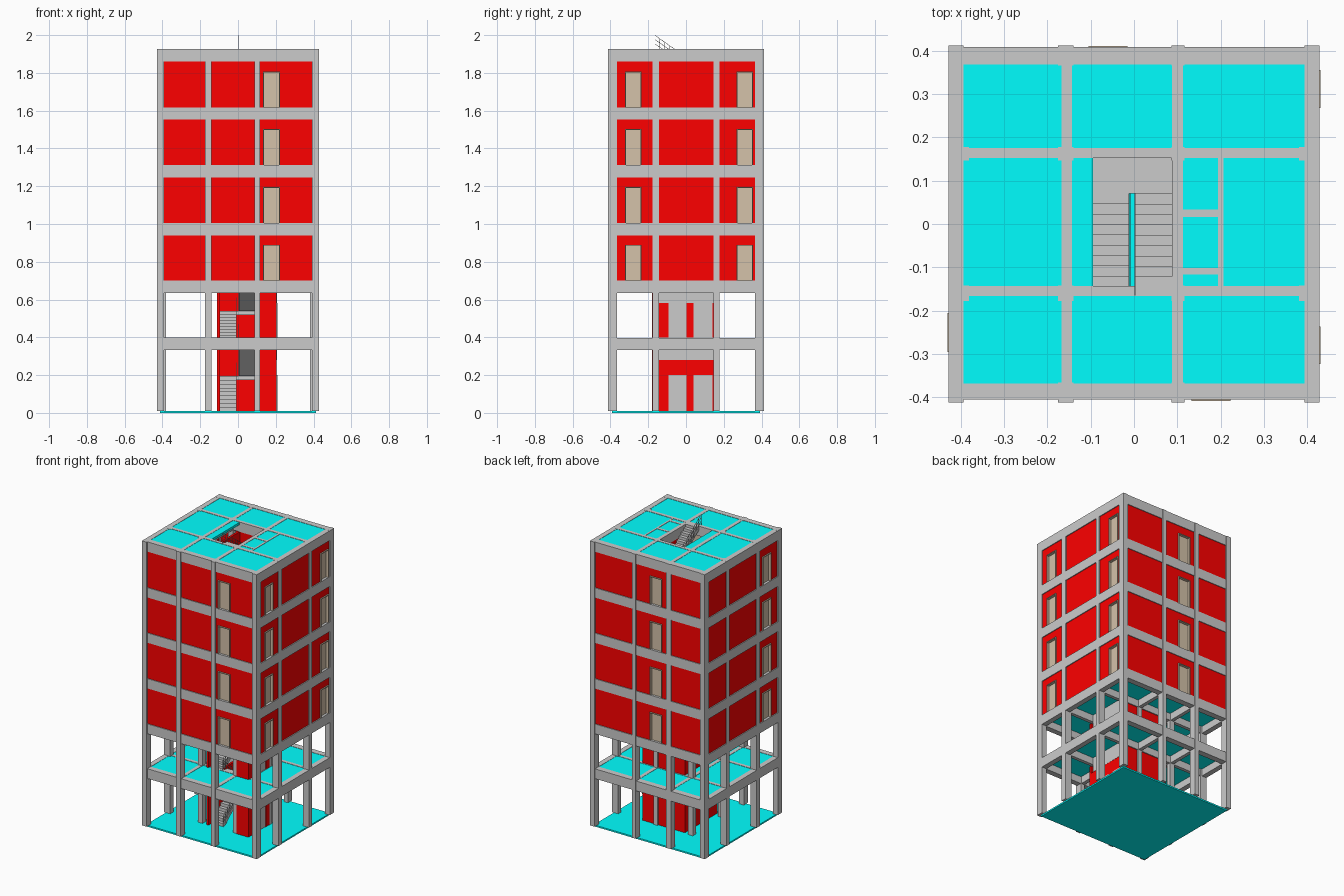
import bpy, bmesh

if "Cube" in bpy.data.objects:
    bpy.data.objects.remove(bpy.data.objects["Cube"])


def material(name, rgb):
    m = bpy.data.materials.new(name)
    m.diffuse_color = (*rgb, 1)
    m.use_nodes = True
    m.node_tree.nodes["Principled BSDF"].inputs["Base Color"].default_value = m.diffuse_color
    return m


RED = material("red", (1, 0, 0))
CYAN = material("cyan", (0, 1, 1))
TAN = material("tan", (0.66, 0.54, 0.4))


class Part:
    """Collects boxes and extruded side profiles into one object."""

    def __init__(self, name, mat=None):
        self.name, self.mat, self.bm = name, mat, bmesh.new()

    def prism(self, pts, x0, x1):
        f = self.bm.faces.new([self.bm.verts.new((x0, y, z)) for y, z in pts])
        ext = bmesh.ops.extrude_face_region(self.bm, geom=[f])["geom"]
        for v in ext:
            if isinstance(v, bmesh.types.BMVert):
                v.co.x = x1

    def box(self, x0, x1, y0, y1, z0, z1):
        self.prism([(y0, z0), (y1, z0), (y1, z1), (y0, z1)], x0, x1)

    def span(self, axis, a0, a1, d0, d1, z0, z1):
        """Box running along an axis from a0 to a1, with depth d0..d1."""
        if axis == "x":
            self.box(a0, a1, d0, d1, z0, z1)
        else:
            self.box(d0, d1, a0, a1, z0, z1)

    def finish(self):
        bmesh.ops.recalc_face_normals(self.bm, faces=self.bm.faces)
        me = bpy.data.meshes.new(self.name)
        self.bm.to_mesh(me)
        self.bm.free()
        if self.mat:
            me.materials.append(self.mat)
        bpy.context.collection.objects.link(bpy.data.objects.new(self.name, me))


LEVELS = [0.01, 0.398, 0.70, 1.005, 1.313, 1.618, 1.927]
ROOF = LEVELS[-1]
BEAM = 0.066
XS = [(-0.428, -0.393), (-0.175, -0.14), (0.087, 0.116), (0.393, 0.428)]
YS = [(-0.412, -0.366), (-0.178, -0.142), (0.146, 0.178), (0.366, 0.412)]
BX = [(-0.428, -0.393), (-0.167, -0.143), (0.088, 0.113), (0.393, 0.428)]
BY = [(-0.405, -0.368), (-0.166, -0.143), (0.152, 0.175), (0.368, 0.408)]

# ground plate
ground = Part("ground_slab", CYAN)
ground.box(-0.413, 0.413, -0.392, 0.392, 0, 0.01)
ground.finish()

# columns on a 4 x 4 grid; side ones reach a little further inward
columns = Part("columns")
for i, (x0, x1) in enumerate(XS):
    for j, (y0, y1) in enumerate(YS):
        a, b = x0, x1
        if j in (1, 2):
            a, b = (x0, x1 + 0.012) if i == 0 else (x0 - 0.012, x1) if i == 3 else (x0, x1)
        columns.box(a, b, y0, y1, 0.01, ROOF)
columns.finish()

# floor beams and slabs
beams, slabs = Part("floor_beams"), Part("floor_slabs", CYAN)
for top in LEVELS[1:]:
    for y0, y1 in BY:
        beams.box(-0.427, 0.427, y0, y1, top - BEAM, top)
    for x0, x1 in BX:
        beams.box(x0, x1, -0.404, 0.404, top - BEAM, top - 0.0004)
    # lift shaft trimmers
    beams.box(0.194, 0.206, -0.143, 0.152, top - 0.117, top)
    for y0, y1 in ((-0.117, -0.101), (0.016, 0.033)):
        beams.box(0.113, 0.194, y0, y1, top - BEAM, top)
    for i in range(3):
        for j in range(3):
            x0, x1 = BX[i][1], BX[i + 1][0]
            if j == 1 and i == 1:
                x1 = -0.095
            elif j == 1 and i == 2 and top != ROOF:
                x0 = 0.206
            slabs.box(x0, x1, BY[j][1], BY[j + 1][0], top - 0.018, top - 0.002)
beams.finish()
slabs.finish()

# outer walls with doors: running axis, wall outer face, inward direction, doors
SIDES = [
    ("front", "x", XS, -0.400, 1, [(0.133, 0.223)]),
    ("back", "x", XS, 0.403, -1, [(-0.105, -0.015)]),
    ("left", "y", YS, -0.422, 1, [(-0.295, -0.205)]),
    ("right", "y", YS, 0.422, -1, [(-0.323, -0.236), (0.268, 0.355)]),
]
DOOR_H = 0.19
for name, axis, grid, face, inward, doors in SIDES:
    walls = Part(name + "_walls", RED)
    frames, panels = Part(name + "_door_frames", TAN), Part(name + "_door_panels", TAN)
    inner = face + inward * 0.024
    for base, top in zip(LEVELS[2:], LEVELS[3:]):
        soffit, head = top - BEAM, base + DOOR_H
        for g0, g1 in zip(grid, grid[1:]):
            start, end = g0[1], g1[0]
            for d0, d1 in doors:
                if start < d0 < end:
                    walls.span(axis, start, d0, face, inner, base, soffit)
                    walls.span(axis, d0, d1, face, inner, head, soffit)
                    start = d1
            walls.span(axis, start, end, face, inner, base, soffit)
        for d0, d1 in doors:
            out, t = face - inward * 0.008, 0.005
            frames.span(axis, d0, d0 + t, out, inner, base, head)
            frames.span(axis, d1 - t, d1, out, inner, base, head)
            frames.span(axis, d0 + t, d1 - t, out, inner, head - t, head)
            panels.span(axis, d0 + t, d1 - t, face + inward * 0.010,
                        face + inward * 0.018, base, head - t)
    for p in (walls, frames, panels):
        p.finish()

# core: stair and lift shaft walls, lift doors
core, lift = Part("core_walls", RED), Part("lift_doors")
LIFTS = [(-0.092, 0.003), (0.041, 0.140)]
for base, top in zip(LEVELS, LEVELS[1:]):
    s = top - BEAM
    core.box(-0.11, -0.095, -0.178, 0.168, base, s)
    core.box(-0.095, 0.205, 0.156, 0.168, base, s)
    core.box(0.092, 0.11, -0.142, 0.156, base, s)
    core.box(0.116, 0.205, -0.181, -0.165, base, s)
    core.box(0.11, 0.195, 0.018, 0.031, base, s)
    core.box(0.11, 0.195, -0.115, -0.103, base, s)
    s, y = top - 0.117, -0.165
    head = min(base + 0.19, s)
    for d0, d1 in LIFTS:
        core.box(0.195, 0.205, y, d0, base, s)
        if s - head > 0.001:
            core.box(0.195, 0.205, d0, d1, head, s)
        # jamb, lintel and leaf of each lift door
        lift.box(0.194, 0.208, d0, d0 + 0.025, base, head - 0.012)
        lift.box(0.194, 0.208, d0, d1, head - 0.012, head)
        lift.box(0.195, 0.202, d0 + 0.025, d1, base, head - 0.012)
        y = d1
    core.box(0.195, 0.205, y, 0.156, base, s)
core.finish()
lift.finish()

# stairs: two flights and a landing per storey, with railings
stairs, rails = Part("stairs"), Part("stair_railings")
STEPS, Y_LOW, Y_HIGH = 9, -0.145, 0.07


def flight(x0, x1, ya, yb, za, zb):
    dy, dz = (yb - ya) / STEPS, (zb - za) / STEPS
    pts = []
    for i in range(STEPS):
        pts += [(ya + i * dy, za + i * dz), (ya + i * dy, za + (i + 1) * dz)]
    stairs.prism(pts + [(yb, zb), (yb, zb - dz - 0.008), (ya + dy, za)], x0, x1)


def railing(x, ya, yb, za, zb):
    dy, dz, w = (yb - ya) / STEPS, (zb - za) / STEPS, 0.0012
    for i in range(STEPS + 1):
        y, z = ya + i * dy, za + i * dz
        rails.box(x - w, x + w, y - w, y + w, z, z + 0.073)
    for h in (0.025, 0.048, 0.07):
        rails.prism([(ya, za + h), (yb, zb + h), (yb, zb + h + 0.003),
                     (ya, za + h + 0.003)], x - w, x + w)


for base, top in zip(LEVELS, LEVELS[1:]):
    mid = (base + top) / 2 - 0.01
    flight(-0.095, -0.011, Y_LOW, Y_HIGH, base, mid)
    flight(0.004, 0.089, Y_HIGH, Y_LOW, mid, top)
    stairs.box(-0.095, 0.089, Y_HIGH, 0.156, mid - 0.02, mid)
    railing(-0.0095, Y_LOW, Y_HIGH, base, mid)
    railing(0.0025, Y_HIGH, -0.164, mid, top)
stairs.finish()
rails.finish()
